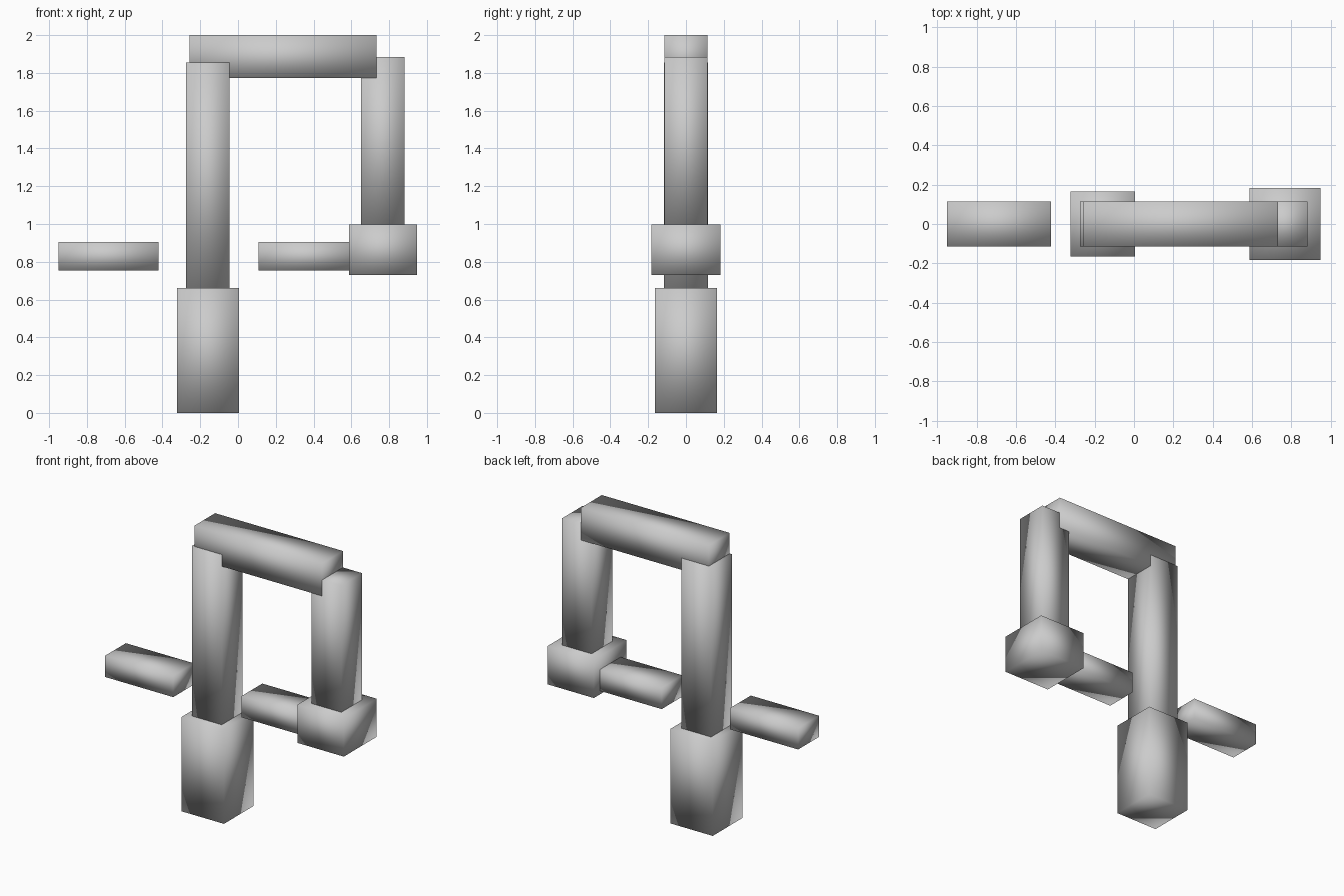
import bpy
import bmesh
from mathutils import Vector

if "Cube" in bpy.data.objects:
    bpy.data.objects.remove(bpy.data.objects["Cube"])


def box(name, x, z, half_y):
    """Smooth-shaded box spanning x and z ranges, centred on y = 0."""
    bm = bmesh.new()
    bmesh.ops.create_cube(bm, size=1)
    bmesh.ops.scale(bm, verts=bm.verts, vec=(x[1] - x[0], 2 * half_y, z[1] - z[0]))
    for f in bm.faces:
        f.smooth = True
    mesh = bpy.data.meshes.new(name)
    bm.to_mesh(mesh)
    bm.free()
    obj = bpy.data.objects.new(name, mesh)
    obj.location = Vector(((x[0] + x[1]) / 2, 0, (z[0] + z[1]) / 2))
    bpy.context.collection.objects.link(obj)
    return obj


# Main column: wide foot and tall post
box("foot", (-0.322, 0.006), (0, 0.662), 0.164)
box("tall_post", (-0.275, -0.045), (0.64, 1.855), 0.1155)

# Overhead beam
box("top_beam", (-0.258, 0.733), (1.772, 2.0), 0.115)

# Hanging post with its end block
box("hanging_post", (0.652, 0.881), (0.97, 1.885), 0.1145)
box("end_block", (0.587, 0.948), (0.73, 0.997), 0.182)

# Two matching side bars
for name, x0 in (("left_bar", -0.95), ("right_bar", 0.108)):
    box(name, (x0, x0 + 0.528), (0.755, 0.904), 0.115)
